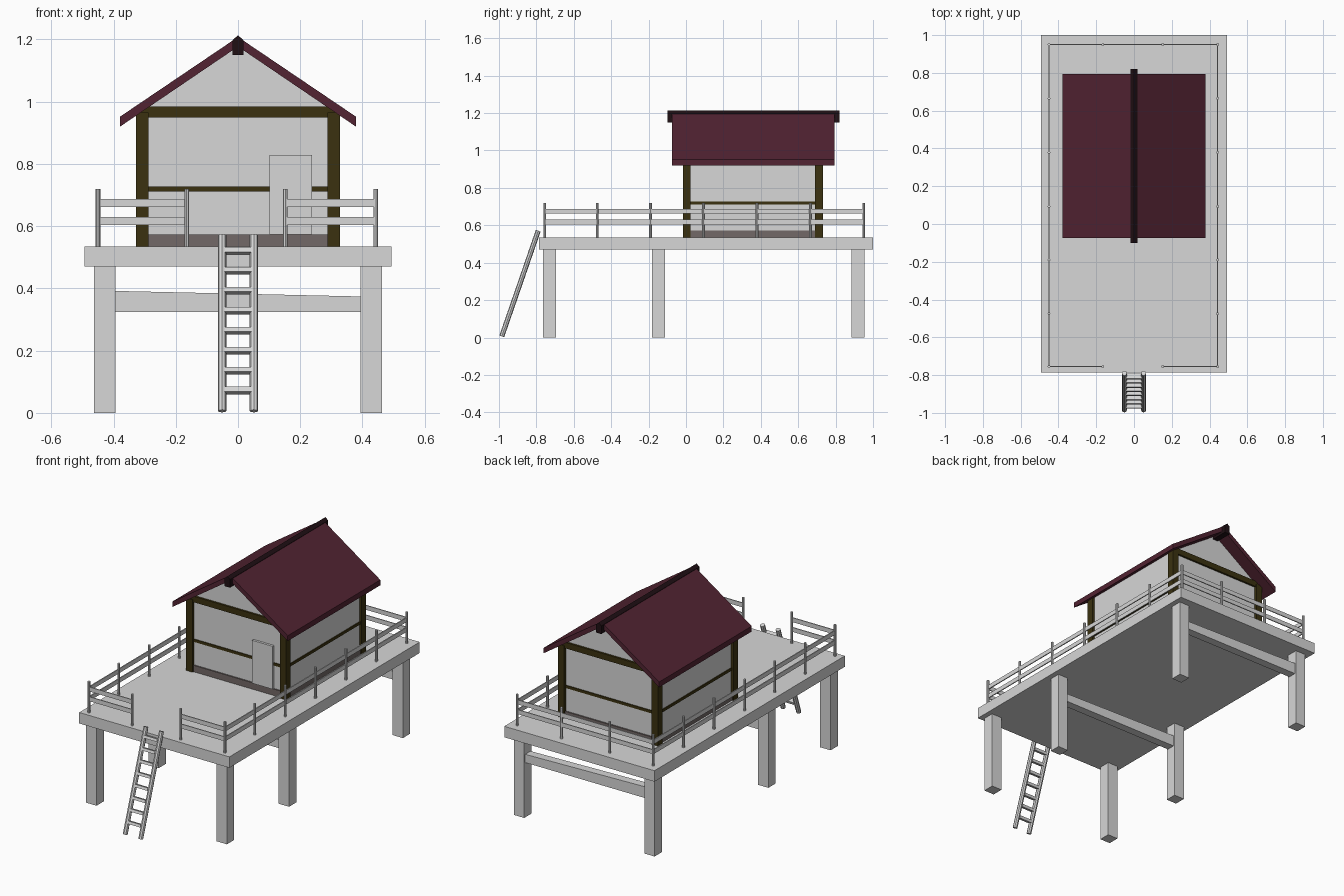
import bpy, bmesh, math
from mathutils import Vector

if "Cube" in bpy.data.objects:
    bpy.data.objects.remove(bpy.data.objects["Cube"])


def mat(name, rgb):
    m = bpy.data.materials.new(name)
    m.diffuse_color = (*rgb, 1)
    m.use_nodes = True
    m.node_tree.nodes["Principled BSDF"].inputs["Base Color"].default_value = m.diffuse_color
    return m


GREY = mat("pale grey", (0.68, 0.68, 0.68))
TIMBER = mat("dark olive timber", (0.043, 0.031, 0.005))
ROOF = mat("maroon roof", (0.085, 0.017, 0.032))
RIDGE = mat("dark ridge", (0.014, 0.005, 0.007))
SILL = mat("brown sill", (0.17, 0.14, 0.135))


def finish(bm, name, material):
    bmesh.ops.recalc_face_normals(bm, faces=bm.faces)
    me = bpy.data.meshes.new(name)
    bm.to_mesh(me)
    bm.free()
    me.materials.append(material)
    ob = bpy.data.objects.new(name, me)
    bpy.context.collection.objects.link(ob)
    return ob


def box(name, x0, x1, y0, y1, z0, z1, material):
    return extrude(name, [(x0, z0), (x1, z0), (x1, z1), (x0, z1)], y0, y1, material)


def extrude(name, profile, y0, y1, material):
    """Extrude an x-z profile along y."""
    bm = bmesh.new()
    f = bm.faces.new([bm.verts.new((x, y0, z)) for x, z in profile])
    r = bmesh.ops.extrude_face_region(bm, geom=[f])
    vs = [v for v in r["geom"] if isinstance(v, bmesh.types.BMVert)]
    bmesh.ops.translate(bm, verts=vs, vec=(0, y1 - y0, 0))
    return finish(bm, name, material)


def rod(name, a, b, radius, sides, material):
    a, b = Vector(a), Vector(b)
    bm = bmesh.new()
    bmesh.ops.create_cone(bm, cap_ends=True, segments=sides, radius1=radius,
                          radius2=radius, depth=(b - a).length)
    ob = finish(bm, name, material)
    ob.location = (a + b) / 2
    ob.rotation_euler = (b - a).to_track_quat('Z', 'Y').to_euler()
    return ob


# Platform, legs and tapered cross beams
box("deck", -0.493, 0.493, -0.785, 1.0, 0.47, 0.535, GREY)
for y in (-0.73, -0.147, 0.92):
    for s in (-1, 1):
        box("leg", s * 0.428 - 0.034, s * 0.428 + 0.034, y - 0.034, y + 0.034, 0, 0.475, GREY)
for y in (-0.147, 0.92):
    extrude("cross_beam", [(-0.4, 0.325), (0.4, 0.325), (0.4, 0.374), (-0.4, 0.392)],
            y - 0.025, y + 0.025, GREY)

# Railing posts and planks
XS = (-0.45, -0.165, 0.152, 0.443)
YS = (-0.755, -0.475, -0.19, 0.093, 0.379, 0.665, 0.95)
spots = [(x, y) for x in XS for y in YS if x in (XS[0], XS[-1]) or y in (YS[0], YS[-1])]
for x, y in spots:
    rod("railing_post", (x, y, 0.53), (x, y, 0.72), 0.0075, 8, GREY)
T = 0.003
for z in (0.604, 0.662):
    for x in (XS[0], XS[-1]):
        box("side_rail", x - T, x + T, YS[0], YS[-1], z, z + 0.026, GREY)
    box("back_rail", XS[0], XS[-1], YS[-1] - T, YS[-1] + T, z, z + 0.026, GREY)
    for a, b in ((0, 1), (2, 3)):
        box("front_rail", XS[a], XS[b], YS[0] - T, YS[0] + T, z, z + 0.026, GREY)

# Walls with gables
WX, WY0, WY1 = 0.314, 0.0, 0.716
extrude("walls", [(-WX, 0.534), (WX, 0.534), (WX, 0.965), (0, 1.18), (-WX, 0.965)],
        WY0, WY1, GREY)

# Corner posts
for s in (-1, 1):
    for y in (-0.017, 0.691):
        box("corner_post", s * 0.308 - 0.0205, s * 0.308 + 0.0205, y, y + 0.042,
            0.534, 0.965, TIMBER)

# Gable beams, front and back
for y in (-0.012, 0.706):
    extrude("gable_beam", [(-0.326, 0.95), (0.326, 0.95), (0.326, 0.966), (0.298, 0.985),
                           (-0.298, 0.985), (-0.326, 0.966)], y, y + 0.022, TIMBER)

# Middle rails and sills wrap all four walls
for name, z0, z1, p, m in (("middle_rail", 0.711, 0.727, 0.005, TIMBER),
                           ("sill", 0.534, 0.573, 0.008, SILL)):
    box(name + "_lengthwise", -WX - p, WX + p, 0.01, 0.706, z0, z1, m)
    box(name + "_crosswise", -0.3, 0.3, WY0 - p, WY1 + p, z0, z1, m)

# Door
box("door", 0.102, 0.237, -0.014, 0.01, 0.573, 0.828, GREY)

# Roof slopes and ridge cap
extrude("roof", [(-0.379, 0.92), (0, 1.177), (0.379, 0.92), (0.379, 0.952),
                 (0, 1.208), (-0.379, 0.952)], -0.075, 0.793, ROOF)
extrude("ridge_cap", [(-0.018, 1.15), (0.018, 1.15), (0.018, 1.198), (0, 1.213),
                      (-0.018, 1.198)], -0.1, 0.82, RIDGE)

# Ladder
low, high = Vector((0, -0.985, 0.006)), Vector((0, -0.79, 0.571))
for s in (-1, 1):
    off = Vector((s * 0.051, 0, 0))
    rod("ladder_rail", low + off, high + off, 0.0135, 8, GREY)
tilt = math.atan2(high.y - low.y, high.z - low.z)
for i in range(8):
    z = 0.072 + i * 0.0641
    rung = box("ladder_rung", -0.043, 0.043, -0.014, 0.014, -0.008, 0.008, GREY)
    rung.location = low.lerp(high, (z - low.z) / (high.z - low.z))
    rung.rotation_euler = (-tilt, 0, 0)
